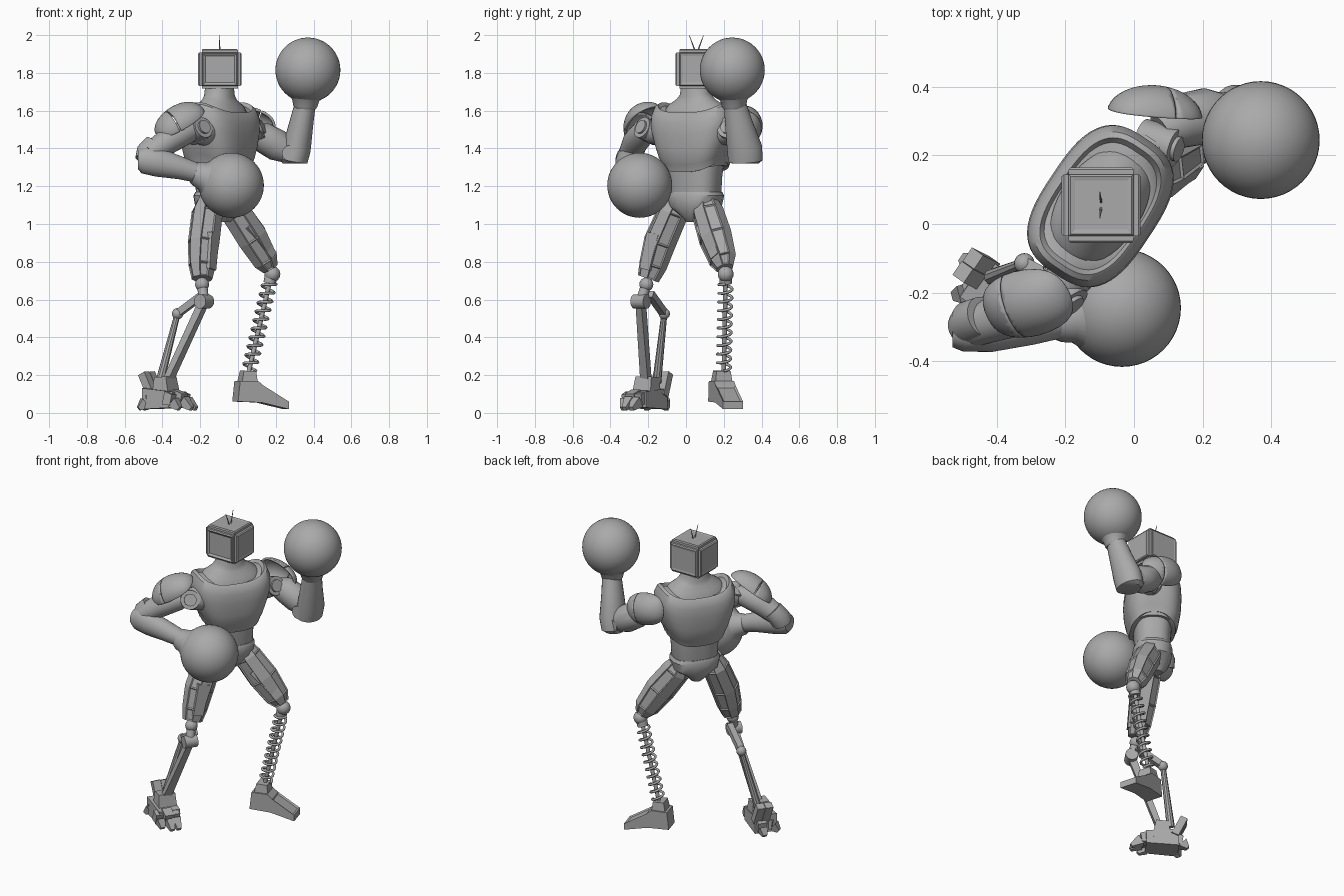
import bpy, bmesh, math
from mathutils import Vector as V, Matrix

if "Cube" in bpy.data.objects:
    bpy.data.objects.remove(bpy.data.objects["Cube"])

GREY = (0.4, 0.4, 0.4, 1)
mat = bpy.data.materials.new("plain grey")
mat.use_nodes = True
mat.diffuse_color = GREY
mat.node_tree.nodes["Principled BSDF"].inputs["Base Color"].default_value = GREY

LEFT = V((0.555, 0.832, 0))      # body's own left
FRONT = V((0.832, -0.555, 0))    # body's own front
UP = V((0, 0, 1))
MID = V((-0.098, 0.052, 0))      # body axis


def finish(name, bm, angle=35):
    bmesh.ops.recalc_face_normals(bm, faces=bm.faces)
    me = bpy.data.meshes.new(name)
    bm.to_mesh(me)
    bm.free()
    me.materials.append(mat)
    ob = bpy.data.objects.new(name, me)
    bpy.context.collection.objects.link(ob)
    bpy.ops.object.select_all(action='DESELECT')
    ob.select_set(True)
    bpy.context.view_layer.objects.active = ob
    if angle:
        bpy.ops.object.shade_smooth_by_angle(angle=math.radians(angle))
    return ob


def loft(name, stations, n=16, hint=UP, power=2, axis=None, sag=0, angle=35, panel=0):
    """Skin rounded cross-sections (centre, half width, half depth)."""
    bm = bmesh.new()
    pts = [V(s[0]) for s in stations]
    rings = []
    for i, (c, rx, ry) in enumerate(stations):
        t = V(axis) if axis else pts[min(i + 1, len(pts) - 1)] - pts[max(i - 1, 0)]
        t.normalize()
        e1 = (V(hint) - t * t.dot(V(hint))).normalized()
        e2 = t.cross(e1)
        ring = []
        for k in range(n):
            a = 2 * math.pi * (k + 0.5) / n
            x, y = (math.copysign(abs(f(a)) ** (2 / power), f(a)) for f in (math.cos, math.sin))
            ring.append(bm.verts.new(pts[i] + e1 * x * rx + e2 * y * ry - UP * sag * y * y))
        rings.append(ring)
    sides = []
    for a, b in zip(rings, rings[1:]):
        sides += [bm.faces.new((a[k], a[(k + 1) % n], b[(k + 1) % n], b[k])) for k in range(n)]
    bm.faces.new(rings[0][::-1])
    bm.faces.new(rings[-1])
    bmesh.ops.recalc_face_normals(bm, faces=bm.faces)
    if panel:
        bmesh.ops.inset_individual(bm, faces=sides[::2], thickness=panel, depth=-panel * 0.7)
    return finish(name, bm, angle)


def rod(name, a, b, r, n=16, r2=None):
    return loft(name, [(a, r, r), (b, r2 or r, r2 or r)], n, hint=(0.3, 0.8, 0.5))


def block(name, a, b, w, h, w2=None, h2=None, hint=UP):
    return loft(name, [(a, h, w), (b, h2 or h, w2 or w)], 4, hint, power=9, angle=0)


def ball(name, c, r, seg=48):
    bm = bmesh.new()
    bmesh.ops.create_uvsphere(bm, u_segments=seg, v_segments=seg // 2, radius=r,
                              matrix=Matrix.Translation(c))
    return finish(name, bm)


def body(z, a, b, fwd=0):
    return (MID + UP * z + FRONT * fwd, a, b)


# Torso
loft("waist", [body(1.12, .125, .1), body(1.16, .135, .105), body(1.25, .14, .109),
               body(1.31, .148, .114), body(1.35, .15, .114)], 40, LEFT, 2.6, UP)
loft("chest", [body(1.33, .15, .11), body(1.33, .172, .134), body(1.37, .186, .146),
               body(1.38, .192, .152), body(1.45, .216, .164), body(1.53, .238, .168),
               body(1.59, .238, .164), body(1.635, .22, .148), body(1.645, .204, .134),
               body(1.625, .19, .124), body(1.625, .165, .112)], 56, LEFT, 2.9, UP, sag=.055)
loft("waist_band", [body(1.31, .15, .117), body(1.31, .165, .13), body(1.335, .172, .136),
                    body(1.335, .15, .117)], 40, LEFT, 2.6, UP, sag=.02)
loft("neck", [body(1.6, .18, .12), body(1.635, .155, .107), body(1.665, .105, .085),
              body(1.69, .084, .077), body(1.74, .078, .072)], 40, LEFT, 2.2, UP, sag=.02)
loft("pelvis", [body(1.01, .035, .06), body(1.04, .06, .09), body(1.09, .135, .112),
                body(1.15, .15, .118), body(1.17, .14, .11)], 16, LEFT, 2.6, UP)

# Boxy head with a recessed screen and raised panels
bm = bmesh.new()
HEAD = V((-.096, .055, 1.819))
bmesh.ops.create_cube(bm, size=1, matrix=Matrix.Translation(HEAD) @ Matrix.Diagonal((.218, .208, .204, 1)))
bmesh.ops.bevel(bm, geom=bm.edges[:], offset=.014, segments=2, affect='EDGES')
for f in [f for f in bm.faces if f.calc_area() > .02 and f.normal.z > -.5]:
    screen = f.normal.y < -.5
    bmesh.ops.inset_individual(bm, faces=[f], thickness=.008, depth=.006)
    bmesh.ops.inset_individual(bm, faces=[f], thickness=.018, depth=-.009 if screen else -.003)
finish("head", bm, 0)
for s in (-1, 1):
    foot = HEAD + V((0, s * .008, .1))
    rod("antenna", foot, foot + V((-.004, s * .03, .08)), .004, 6, .0015)

# Shoulder joints
for side, u in (("left", .235), ("right", -.28)):
    hub = LEFT * u + FRONT * -.075 + UP * 1.49
    inward = LEFT * (-1 if u > 0 else 1)
    tilt = (FRONT * .85 + UP * .35 - inward * .25).normalized()
    rod(side + "_shoulder_socket", hub + inward * .1, hub, .08, 24, .065)
    rod(side + "_shoulder_axle", hub - tilt * .05, hub + tilt * .06, .058, 24)
    rod(side + "_shoulder_cap", hub + tilt * .055, hub + tilt * .072, .037, 24)


def pad(name, centre, along, normal, size):
    n = V(normal).normalized()
    a = (V(along) - n * n.dot(V(along))).normalized()
    frame = Matrix((a, n.cross(a), n)).transposed().to_4x4()
    for piece, x0, s in (("inner", .22, 1), ("outer", .26, -1)):
        bm = bmesh.new()
        bmesh.ops.create_uvsphere(bm, u_segments=32, v_segments=20, radius=1)
        for co, no in (((0, 0, .1), (0, 0, -1)), ((x0, 0, 0), (s, 0, 0))):
            bmesh.ops.bisect_plane(bm, geom=bm.verts[:] + bm.edges[:] + bm.faces[:], dist=1e-5,
                                   plane_co=co, plane_no=no, clear_outer=True)
        for v in bm.verts:               # squarer outline
            v.co.x *= 1 + .25 * v.co.y ** 2
        bm.transform(Matrix.Translation(centre) @ frame @ Matrix.Diagonal((*size, 1)))
        ob = finish(name + "_" + piece, bm)
        ob.modifiers.new("shell", 'SOLIDIFY').thickness = .014


# Shoulder pads and arms
pad("right_shoulder_pad", (-.305, -.225, 1.535), (-.85, -.25, -.45), (-.35, -.42, .75), (.145, .105, .095))
pad("left_shoulder_pad", (.06, .315, 1.52), (1, .05, -.25), (.1, .95, .12), (.14, .1, .09))

loft("right_upper_arm", [((-.22, -.2, 1.5), .045, .045), ((-.27, -.22, 1.49), .066, .066),
                         ((-.37, -.265, 1.44), .07, .07), ((-.47, -.3, 1.37), .058, .058)], 24)
loft("right_elbow_sleeve", [((-.44, -.27, 1.42), .06, .06), ((-.475, -.285, 1.38), .064, .064),
                            ((-.485, -.3, 1.34), .06, .06)], 24, hint=FRONT)
loft("right_forearm", [((-.53, -.315, 1.34), .05, .045), ((-.5, -.315, 1.34), .073, .058),
                       ((-.42, -.31, 1.325), .076, .064), ((-.3, -.295, 1.295), .06, .058),
                       ((-.2, -.28, 1.265), .05, .05)], 24)
loft("left_upper_arm", [((.08, .27, 1.48), .055, .055), ((.13, .3, 1.46), .08, .08),
                        ((.21, .315, 1.415), .084, .082), ((.28, .315, 1.375), .06, .06)], 24)
rod("left_elbow_axle", (.275, .225, 1.375), (.275, .385, 1.375), .042, 20)
loft("left_forearm", [((.295, .315, 1.32), .06, .07), ((.295, .315, 1.335), .074, .092),
                      ((.31, .31, 1.4), .076, .094), ((.335, .28, 1.53), .064, .074),
                      ((.355, .26, 1.63), .056, .06)], 24, hint=(1, 0, 0))

# Round gloves with cuffs
for side, c, wrist in (("left", V((.37, .245, 1.815)), V((.355, .255, 1.61))),
                       ("right", V((-.035, -.245, 1.205)), V((-.235, -.285, 1.27)))):
    ball(side + "_glove", c, .172)
    loft(side + "_glove_cuff", [(wrist, .055, .055), (wrist.lerp(c, .07), .064, .064),
                                (wrist.lerp(c, .22), .072, .072), (wrist.lerp(c, .4), .105, .105),
                                (wrist.lerp(c, .52), .13, .13)], 32, hint=(.1, 1, .2))

# Thighs with recessed strips
loft("right_thigh", [((-.155, -.045, 1.13), .055, .06), ((-.163, -.07, 1.06), .084, .084),
                     ((-.182, -.14, .9), .084, .088), ((-.19, -.175, .78), .072, .076),
                     ((-.19, -.2, .71), .055, .06)], 8, FRONT, angle=0, panel=.009)
loft("left_thigh", [((-.045, .1, 1.13), .055, .06), ((-.012, .115, 1.06), .082, .088),
                    ((.075, .155, .93), .082, .095), ((.145, .195, .81), .068, .078),
                    ((.17, .205, .765), .045, .05)], 8, FRONT, angle=0, panel=.009)
block("right_thigh_plate", (-.13, -.17, .95), (-.142, -.215, .76), .04, .016, .034, .012, hint=FRONT)
block("left_thigh_plate", (.06, .085, 1.0), (.185, .158, .83), .04, .015, .03, .012, hint=FRONT)

# Right lower leg: paired struts with round joints
KNEE, ANKLE = V((-.18, -.24, .59)), V((-.385, -.21, .14))
REAR = V((-.32, -.115, .525))
ball("right_knee", (-.19, -.21, .68), .037, 24)
rod("right_knee_link", (-.19, -.21, .68), KNEE, .027)
rod("right_knee_axle", KNEE - LEFT * .04, KNEE + LEFT * .04, .038, 20)
block("right_front_strut", KNEE, ANKLE, .02, .024, .028, .018, hint=FRONT)
block("right_link_strut", KNEE + V((0, .05, .04)), REAR, .02, .02)
ball("right_rear_joint", REAR, .03, 20)
rod("right_rear_strut", REAR, (-.415, -.155, .16), .016, 10, .024)

# Right clawed foot
block("right_foot_core", (-.47, -.155, .075), (-.31, -.265, .07), .075, .06, .07, .045)
block("right_ankle", (-.385, -.205, .19), (-.38, -.21, .07), .055, .04, .065, .06, hint=FRONT)
for a, b, top in (((-.33, -.22), (-.222, -.29), .085), ((-.34, -.26), (-.245, -.325), .09),
                  ((-.38, -.29), (-.31, -.335), .08), ((-.45, -.19), (-.525, -.21), .07),
                  ((-.44, -.14), (-.5, -.1), .07)):
    a, b = V((*a, top)), V((*b, .022))
    knuckle = a.lerp(b, .55) + UP * .02
    block("right_toe", a, knuckle, .032, .038, .03, .032)
    block("right_claw", knuckle - UP * .012, b, .028, .034, .014, .012)
for p in ((-.47, -.105, 0), (-.5, -.145, 0)):
    block("right_heel_fin", V(p) + V((.05, -.02, .09)), V(p) + V((0, .005, .21)), .026, .024, hint=FRONT)

# Left lower leg: coil spring around a thin rod
TOP, BOTTOM = V((.172, .21, .71)), V((.055, .2, .21))
axis = (BOTTOM - TOP).normalized()
e1 = axis.cross(V((0, 1, 0))).normalized()
e2 = axis.cross(e1)
COILS, STEPS = 10, 18
coil = []
for i in range(COILS * STEPS + 1):
    a = 2 * math.pi * i / STEPS
    p = TOP.lerp(BOTTOM, .04 + .92 * i / (COILS * STEPS))
    coil.append((p + (e1 * math.cos(a) + e2 * math.sin(a)) * .036, .0075, .0075))
loft("left_spring", coil, 8, hint=axis, angle=60)
rod("left_spring_rod", TOP, BOTTOM, .012, 12)
ball("left_knee", (.182, .21, .735), .042, 28)
rod("left_spring_collar", TOP - axis * .01, TOP + axis * .025, .033, 20)

# Left boot
AHEAD = V((.95, .28, 0)).normalized()
SIDE = UP.cross(AHEAD)
HEEL = V((-.015, .17, 0))
bm = bmesh.new()
outline = [(0, .06), (.012, .17), (.11, .17), (.14, .145), (.28, .06), (.28, .02), (.13, .055)]
face = bm.faces.new([bm.verts.new(HEEL + AHEAD * s + UP * z - SIDE * .055) for s, z in outline])
new = bmesh.ops.extrude_face_region(bm, geom=[face])["geom"]
bmesh.ops.translate(bm, verts=[v for v in new if isinstance(v, bmesh.types.BMVert)], vec=SIDE * .11)
bmesh.ops.recalc_face_normals(bm, faces=bm.faces)
instep = [f for f in bm.faces if f.normal.z > .3 and f.normal.dot(AHEAD) > .3 and f.calc_area() > .01]
bmesh.ops.inset_individual(bm, faces=instep, thickness=.014, depth=-.008)
finish("left_boot", bm, 0)
block("left_ankle", HEEL + AHEAD * .068 + UP * .155, HEEL + AHEAD * .071 + UP * .222,
      .052, .048, .042, .036, hint=AHEAD)
